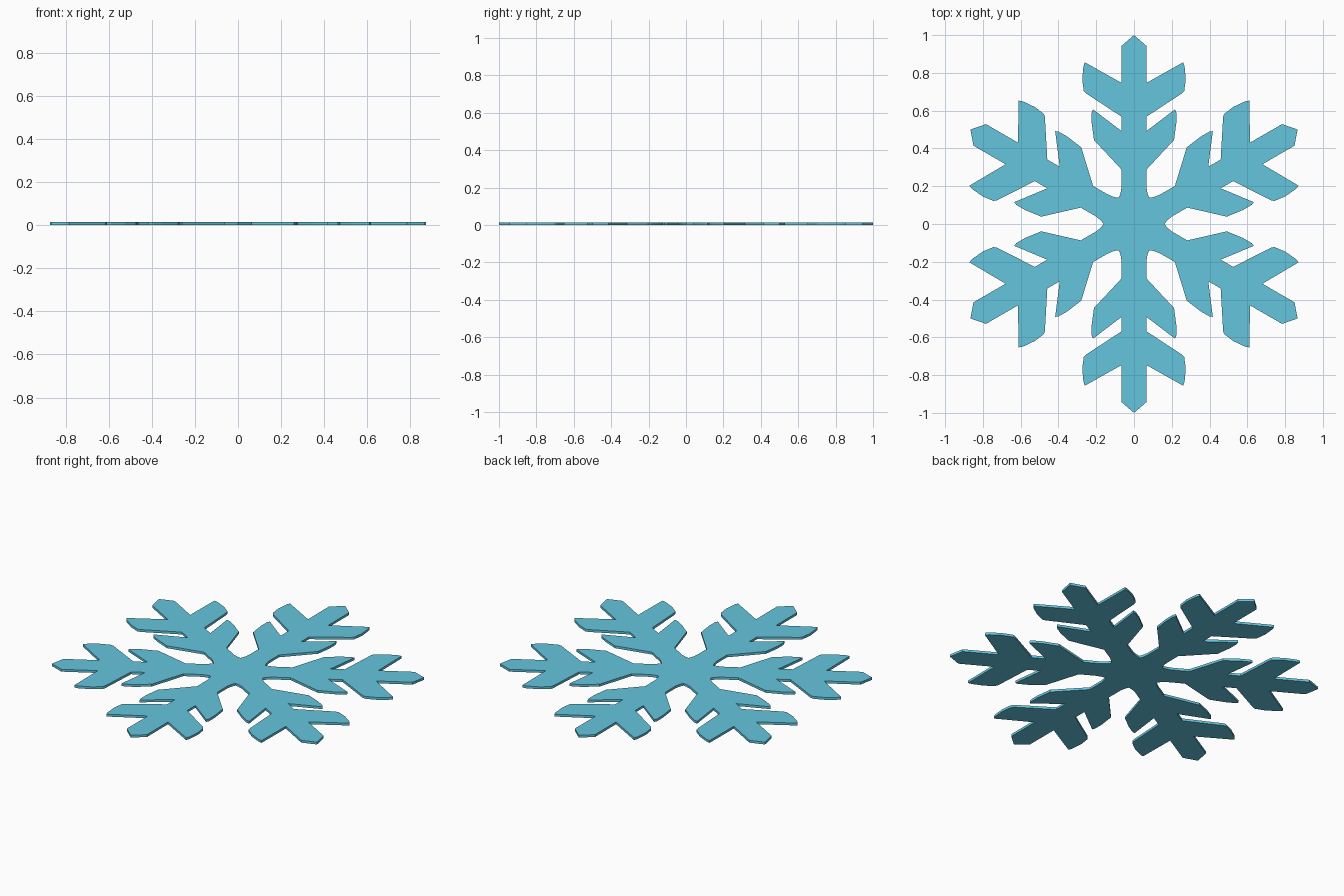
import bpy, bmesh, math

if "Cube" in bpy.data.objects:
    bpy.data.objects.remove(bpy.data.objects["Cube"])

THICKNESS = 0.014

# Right half of one arm, from its tip down to the valley beside it
HALF_ARM = [
    (0.066, 0.943), (0.066, 0.747), (0.26, 0.856), (0.268, 0.835),
    (0.274, 0.765), (0.266, 0.705), (0.255, 0.692), (0.066, 0.568),
    (0.066, 0.492), (0.217, 0.607), (0.224, 0.59), (0.224, 0.535),
    (0.212, 0.445), (0.066, 0.288), (0.066, 0.192), (0.072, 0.16),
]
VALLEY = (0.0805, 0.1394)


def turned(p, angle):
    c, s = math.cos(angle), math.sin(angle)
    return (p[0] * c - p[1] * s, p[0] * s + p[1] * c)


# Mirror the half arm, then repeat it six times clockwise
arm = [(-x, y) for x, y in reversed(HALF_ARM)] + [(0, 1.0)] + HALF_ARM + [VALLEY]
outline = [turned(p, -math.radians(60 * i)) for i in range(6) for p in arm]

# Flat plate extruded from the outline
bm = bmesh.new()
face = bm.faces.new([bm.verts.new((x, y, 0)) for x, y in outline])
top = bmesh.ops.extrude_face_region(bm, geom=[face], use_keep_orig=True)
bmesh.ops.translate(bm, vec=(0, 0, THICKNESS),
                    verts=[g for g in top["geom"] if isinstance(g, bmesh.types.BMVert)])
bmesh.ops.recalc_face_normals(bm, faces=bm.faces)
bmesh.ops.triangulate(bm, faces=[f for f in bm.faces if len(f.verts) > 4])

mesh = bpy.data.meshes.new("snowflake")
bm.to_mesh(mesh)
bm.free()
snowflake = bpy.data.objects.new("snowflake", mesh)
bpy.context.collection.objects.link(snowflake)

# Ice blue
ice = bpy.data.materials.new("ice_blue")
ice.diffuse_color = (0.13, 0.56, 0.73, 1)
ice.use_nodes = True
ice.node_tree.nodes["Principled BSDF"].inputs["Base Color"].default_value = ice.diffuse_color
mesh.materials.append(ice)
